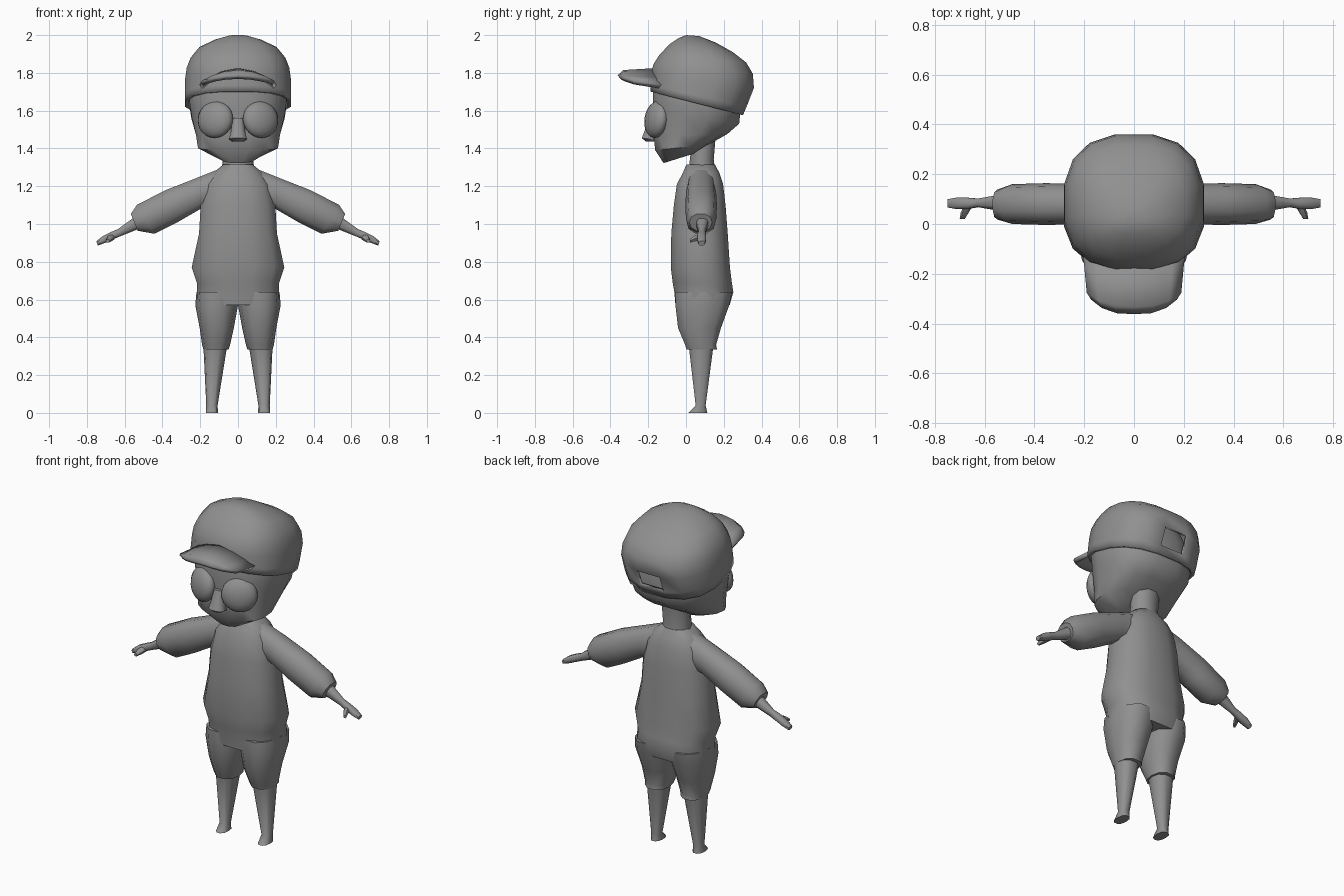
import bpy, bmesh, math
from mathutils import Vector, Matrix

if "Cube" in bpy.data.objects:
    bpy.data.objects.remove(bpy.data.objects["Cube"])

grey = bpy.data.materials.new("plain_grey")
grey.diffuse_color = (0.28, 0.28, 0.28, 1)
grey.use_nodes = True
grey.node_tree.nodes["Principled BSDF"].inputs["Base Color"].default_value = grey.diffuse_color


def finish(name, bm, mirror=False, solid=0, angle=50):
    """Turn a bmesh into a shaded, optionally mirrored or thickened object."""
    me = bpy.data.meshes.new(name)
    bm.to_mesh(me)
    bm.free()
    me.materials.append(grey)
    ob = bpy.data.objects.new(name, me)
    bpy.context.collection.objects.link(ob)
    if solid:
        m = ob.modifiers.new("thickness", 'SOLIDIFY')
        m.thickness, m.offset = solid, -1
    if mirror:
        ob.modifiers.new("mirror", 'MIRROR')
    bpy.ops.object.select_all(action='DESELECT')
    bpy.context.view_layer.objects.active = ob
    ob.select_set(True)
    bpy.ops.object.shade_smooth_by_angle(angle=math.radians(angle))
    return ob


def loft(rings, n=10, power=2.0, open_start=False):
    """Skin rounded sections, each given by two opposite points and a half-width vector."""
    def bend(v):
        return math.copysign(abs(v) ** (2 / power), v)
    bm = bmesh.new()
    rows = []
    for p, q, w in rings:
        p, q, w = Vector(p), Vector(q), Vector(w)
        row = []
        for i in range(n):
            t = 2 * math.pi * (i + 0.5) / n
            row.append(bm.verts.new((p + q) / 2 + (q - p) / 2 * bend(math.cos(t)) + w * bend(math.sin(t))))
        rows.append(row)
    for a, b in zip(rows, rows[1:]):
        for i in range(n):
            j = (i + 1) % n
            bm.faces.new((a[i], a[j], b[j], b[i]))
    if not open_start:
        bm.faces.new(rows[0])
    bm.faces.new(rows[-1])
    bmesh.ops.recalc_face_normals(bm, faces=bm.faces)
    return bm


def tilted(rows):
    """Rows of front y, z, back y, z and half width."""
    return [((0, fy, fz), (0, by, bz), (hw, 0, 0)) for fy, fz, by, bz, hw in rows]


def level(rows):
    """Rows of z, inner x, outer x, front y, back y."""
    return [(((a + b) / 2, f, z), ((a + b) / 2, k, z), ((b - a) / 2, 0, 0)) for z, a, b, f, k in rows]


def limb(rows):
    """Rows of upper x, z, lower x, z, then centre y and half depth."""
    return [((ux, y, uz), (lx, y, lz), (0, d, 0)) for ux, uz, lx, lz, y, d in rows]


# Shirt body
finish("shirt_body", loft(level([
    (z, -hw, hw, f, b) for z, hw, f, b in [
        (0.57, .215, -.06, .235), (0.64, .224, -.066, .255), (0.69, .224, -.075, .247),
        (0.77, .252, -.085, .237), (0.95, .212, -.082, .225), (1.10, .203, -.068, .213),
        (1.21, .175, -.052, .20), (1.27, .135, -.02, .18), (1.315, .08, .0, .155)]]),
    n=12, power=2.5))

# Shorts and legs
finish("shorts_leg", loft(level([
    (0.64, .0, .22, -.064, .25), (0.57, .0, .226, -.062, .235), (0.45, .022, .203, -.047, .19),
    (0.36, .042, .19, -.008, .163), (0.335, .05, .183, .0, .168)]), n=10, power=2.4), mirror=True)
finish("lower_leg", loft(level([
    (0.37, .055, .184, .01, .15), (0.04, .108, .168, .05, .105), (0, .106, .17, .01, .115)]),
    n=10, power=2.4), mirror=True)

# Sleeves, forearms and thumbs
finish("sleeve", loft(limb([
    (.06, 1.312, .10, 1.08, .08, .07), (.20, 1.255, .20, 1.075, .08, .08),
    (.385, 1.183, .32, 1.005, .08, .084), (.537, 1.105, .44, .945, .08, .08),
    (.568, 1.055, .53, .962, .078, .06)]), n=10, power=2.3), mirror=True)
finish("forearm_and_hand", loft(limb([
    (.52, 1.06, .49, .985, .085, .04), (.635, .975, .615, .937, .085, .018),
    (.67, .96, .66, .918, .083, .024), (.715, .938, .70, .90, .083, .025),
    (.75, .91, .742, .885, .083, .018)]), n=8, power=2.4), mirror=True)
finish("thumb", loft([
    ((.665, .075, .95), (.665, .075, .915), (.018, 0, 0)),
    ((.68, .045, .94), (.68, .045, .905), (.016, 0, 0)),
    ((.69, .02, .92), (.69, .02, .90), (.010, 0, 0))], n=6), mirror=True)

# Neck and head
finish("neck", loft(tilted([
    (.0, 1.25, .165, 1.25, .09), (.015, 1.32, .15, 1.34, .082), (.03, 1.46, .16, 1.46, .085)])))
finish("head", loft(tilted([
    (-.12, 1.322, .05, 1.375, .09), (-.165, 1.39, .12, 1.42, .215), (-.175, 1.47, .22, 1.475, .226),
    (-.18, 1.60, .285, 1.53, .25), (-.178, 1.70, .292, 1.60, .263),
    (-.16, 1.78, .285, 1.72, .245), (-.10, 1.86, .24, 1.85, .19)]), n=16, power=2.5))

# Cap crown with an opening at the back above the strap
crown = loft(tilted([
    (-.192, 1.702, .305, 1.575, .285), (-.19, 1.735, .325, 1.62, .286),
    (-.187, 1.80, .364, 1.72, .284), (-.177, 1.845, .358, 1.795, .276),
    (-.145, 1.895, .322, 1.855, .255), (-.09, 1.952, .25, 1.91, .208),
    (-.04, 1.985, .16, 1.96, .125), (.0, 2.0, .07, 1.995, .045)]), n=16, power=2.5, open_start=True)
opening = [f for f in crown.faces
           if abs(f.calc_center_median().x) < .01 and f.calc_center_median().y > .25
           and 1.62 < f.calc_center_median().z < 1.72]
bmesh.ops.delete(crown, geom=opening, context='FACES')
finish("cap_crown", crown, solid=.018, angle=40)

# Arched cap brim
bm = bmesh.new()
grid = []
for s in (-1, -.75, -.4, 0, .4, .75, 1):
    a = s * s
    back, front = -.165 + .05 * a, -.362 + .058 * a ** 1.5
    grid.append([bm.verts.new((x * s, back + (front - back) * t, z))
                 for x, t, z in [(.205, 0, 1.825 - .09 * a), (.19, .85, 1.815 - .055 * a),
                                 (.172, 1, 1.787 - .022 * a)]])
for a, b in zip(grid, grid[1:]):
    for i in range(2):
        bm.faces.new((a[i], a[i + 1], b[i + 1], b[i]))
finish("cap_brim", bm, solid=.025)

# Round lenses turned slightly outward
bm = bmesh.new()
bmesh.ops.create_uvsphere(bm, u_segments=18, v_segments=12, radius=1)
bmesh.ops.transform(bm, verts=bm.verts, matrix=(
    Matrix.Translation((.12, -.157, 1.553)) @ Matrix.Rotation(math.radians(25), 4, 'Z')
    @ Matrix.Rotation(math.radians(-8), 4, 'X') @ Matrix.Diagonal((.1, .052, .098, 1))))
finish("round_eye", bm, mirror=True, angle=60)

# Wedge nose
finish("nose", loft([
    ((0, -.195, 1.56), (0, -.15, 1.56), (.03, 0, 0)),
    ((0, -.225, 1.485), (0, -.15, 1.47), (.042, 0, 0)),
    ((0, -.237, 1.455), (0, -.15, 1.445), (.05, 0, 0)),
    ((0, -.215, 1.438), (0, -.15, 1.435), (.03, 0, 0))], n=8, power=2.4))
